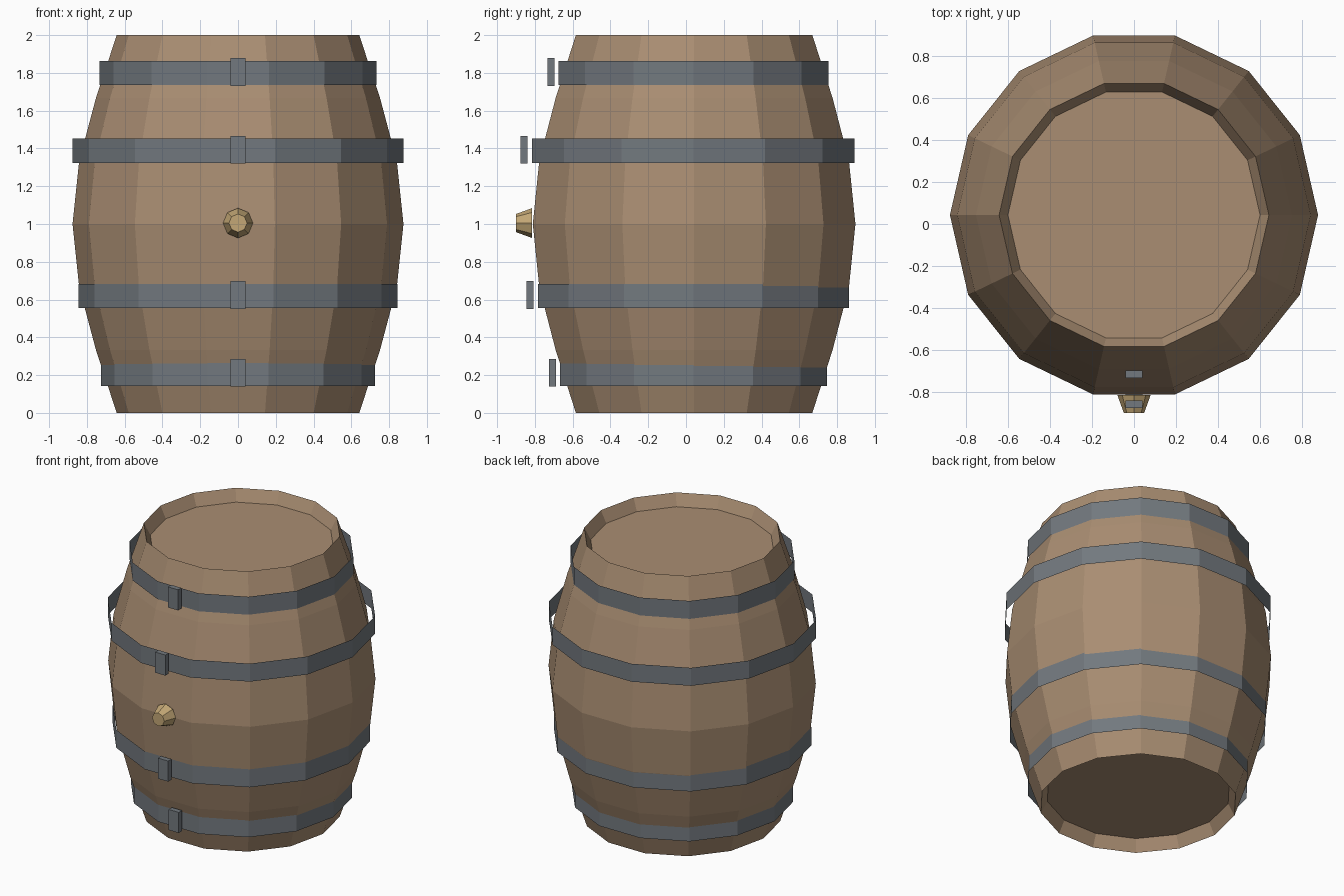
import bpy, bmesh
from math import sin, cos, pi

if "Cube" in bpy.data.objects:
    bpy.data.objects.remove(bpy.data.objects["Cube"])

SIDES = 14
CY = 0.043  # barrel axis in y; the bung balances the depth in front


def material(name, rgb):
    m = bpy.data.materials.new(name)
    m.diffuse_color = (*rgb, 1)
    m.use_nodes = True
    m.node_tree.nodes["Principled BSDF"].inputs["Base Color"].default_value = m.diffuse_color
    return m


WOOD = material("wood", (0.40, 0.27, 0.17))
IRON = material("iron", (0.17, 0.19, 0.21))
CORK = material("pale_wood", (0.55, 0.39, 0.18))


def finish(name, bm, mat):
    mesh = bpy.data.meshes.new(name)
    bm.to_mesh(mesh)
    bm.free()
    mesh.materials.append(mat)
    obj = bpy.data.objects.new(name, mesh)
    bpy.context.collection.objects.link(obj)
    return obj


def lathe(name, profile, mat, sides=SIDES, cap=False):
    """Rings of (radius, z) joined bottom to top, optionally capped."""
    bm = bmesh.new()
    rings = [[bm.verts.new((r * cos(2 * pi * i / sides), r * sin(2 * pi * i / sides), z))
              for i in range(sides)] for r, z in profile]
    for a, b in zip(rings, rings[1:]):
        for i in range(sides):
            j = (i + 1) % sides
            bm.faces.new((a[i], a[j], b[j], b[i]))
    if cap:
        bm.faces.new(rings[0][::-1])
        bm.faces.new(rings[-1])
    return finish(name, bm, mat)


# Barrel body: recessed heads at both ends, bulging staves
lower = [(0.60, 0.083), (0.642, 0), (0.752, 1 / 3), (0.841, 2 / 3)]
profile = lower + [(0.876, 1)] + [(r, 2 - z) for r, z in reversed(lower)]
lathe("barrel_body", profile, WOOD, cap=True).location.y = CY

# Thin iron hoops, each with a clip at the front
hoops = [(0.725, 0.207), (0.844, 0.619), (0.876, 1.388), (0.733, 1.799)]
for n, (r, z) in enumerate(hoops, 1):
    hoop = lathe(f"hoop_{n}", [(r, -0.064), (r, 0.064)], IRON)
    hoop.location = (0, CY - 0.004, z)

    bm = bmesh.new()
    bmesh.ops.create_cube(bm, size=1)
    bmesh.ops.scale(bm, vec=(0.08, 0.037, 0.147), verts=bm.verts)
    finish(f"hoop_clip_{n}", bm, IRON).location = (0, 0.018 - r, z + 0.005)

# Tapered octagonal bung
bung = lathe("bung", [(0.079, 0), (0.048, 0.085)], CORK, sides=8, cap=True)
bung.rotation_euler.x = pi / 2
bung.location = (0, -0.815, 1.005)
